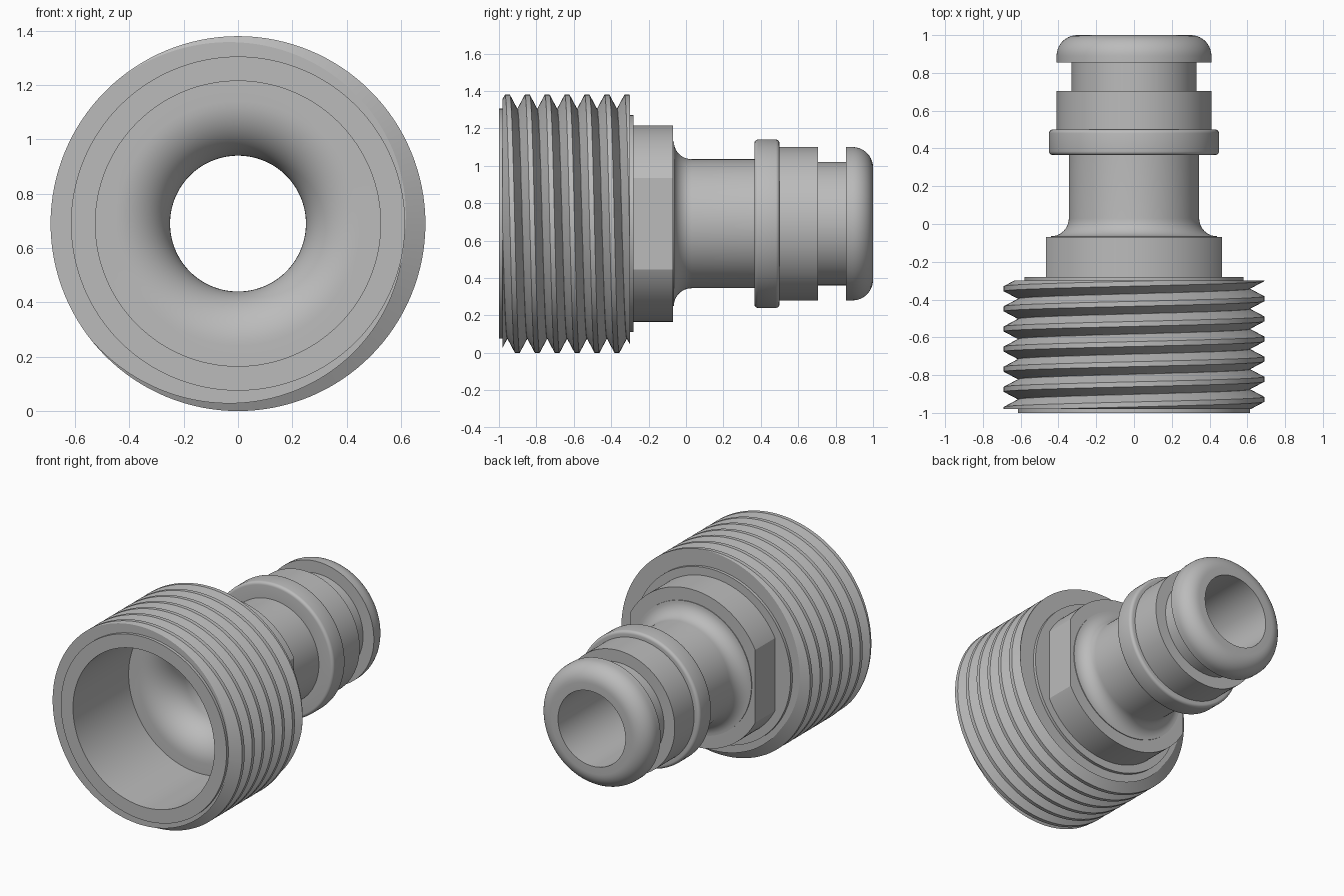
import bpy, bmesh, math
from mathutils import Matrix, Vector

if "Cube" in bpy.data.objects:
    bpy.data.objects.remove(bpy.data.objects["Cube"])

AXIS_Z = 0.69      # height of the centre axis, which runs along y
SEGMENTS = 128

grey = bpy.data.materials.new("grey plastic")
grey.use_nodes = True
colour = (0.5, 0.5, 0.5, 1)
grey.diffuse_color = colour
grey.node_tree.nodes["Principled BSDF"].inputs["Base Color"].default_value = colour


def arc(r, y, radius, start, end, steps=10):
    """Profile points (r, y) on an arc, angles in degrees from the r axis."""
    angles = [math.radians(start + (end - start) * i / steps) for i in range(steps + 1)]
    return [(r + radius * math.cos(a), y + radius * math.sin(a)) for a in angles]


def lathe(profile):
    """Spin a closed (r, y) profile about the y axis."""
    bm = bmesh.new()
    verts = [bm.verts.new((r, y, 0)) for r, y in profile]
    edges = [bm.edges.new((v, verts[i - 1])) for i, v in enumerate(verts)]
    bmesh.ops.spin(bm, geom=verts + edges, cent=(0, 0, 0), axis=(0, 1, 0),
                   angle=math.tau, steps=SEGMENTS, use_merge=True)
    bmesh.ops.remove_doubles(bm, verts=bm.verts, dist=1e-5)
    return bm


def trim(bm, point, normal):
    """Cut away everything beyond a plane and cap the cut."""
    cut = bmesh.ops.bisect_plane(bm, geom=bm.verts[:] + bm.edges[:] + bm.faces[:],
                                 plane_co=point, plane_no=normal, clear_outer=True)
    edges = [e for e in cut["geom_cut"] if isinstance(e, bmesh.types.BMEdge)]
    bmesh.ops.holes_fill(bm, edges=edges, sides=0)


def finish(bm, name):
    bmesh.ops.recalc_face_normals(bm, faces=bm.faces)
    bm.transform(Matrix.Translation((0, 0, AXIS_Z)))
    mesh = bpy.data.meshes.new(name)
    bm.to_mesh(mesh)
    bm.free()
    mesh.materials.append(grey)
    mesh.shade_smooth()
    mesh.set_sharp_from_angle(angle=math.radians(25))
    obj = bpy.data.objects.new(name, mesh)
    bpy.context.collection.objects.link(obj)


# Hollow body: threaded core, neck, flange, seal groove and rounded tip
outside = [(0.525, -1), (0.615, -1), (0.615, -0.30), (0.58, -0.30), (0.58, -0.28), (0.44, -0.28)]
outside += arc(0.44, 0.03, 0.095, 270, 180)                 # fillet into the neck
outside += [(0.345, 0.365)]
outside += arc(0.43, 0.385, 0.02, -90, 0, 5)                # flange
outside += arc(0.43, 0.48, 0.02, 0, 90, 5)
outside += [(0.41, 0.50), (0.41, 0.705), (0.33, 0.705), (0.33, 0.855), (0.41, 0.855)]
outside += arc(0.30, 0.89, 0.11, 0, 90)                     # rounded tip
inside = [(0.25, 1)] + arc(0.45, -0.21, 0.20, 180, 270, 14) + [(0.525, -0.41)]
finish(lathe(outside + inside), "hollow_body")

# Collar with a wrench flat on each side
collar = lathe([(0.44, -0.285), (0.525, -0.285), (0.525, -0.07), (0.44, -0.07)])
for side in (-1, 1):
    trim(collar, (side * 0.465, 0, 0), (side, 0, 0))
finish(collar, "wrench_collar")

# Helical screw thread, trimmed square at both ends
PITCH, FIRST = 0.1065, -0.955
half = PITCH / 2
section = [(0.60, -half), (0.614, -half), (0.69, -0.013),
           (0.69, 0.013), (0.614, half), (0.60, half)]
thread = bmesh.new()
rings = []
for i in range(-2 * SEGMENTS, 8 * SEGMENTS + 1):
    t = math.tau * i / SEGMENTS
    rings.append([thread.verts.new((r * math.sin(t), FIRST + PITCH * i / SEGMENTS + y,
                                    r * math.cos(t))) for r, y in section])
for a, b in zip(rings, rings[1:]):
    for j in range(len(section)):
        thread.faces.new((a[j - 1], a[j], b[j], b[j - 1]))
trim(thread, Vector((0, -0.98, 0)), Vector((0, -1, 0)))
trim(thread, Vector((0, -0.30, 0)), Vector((0, 1, 0)))
finish(thread, "screw_thread")
